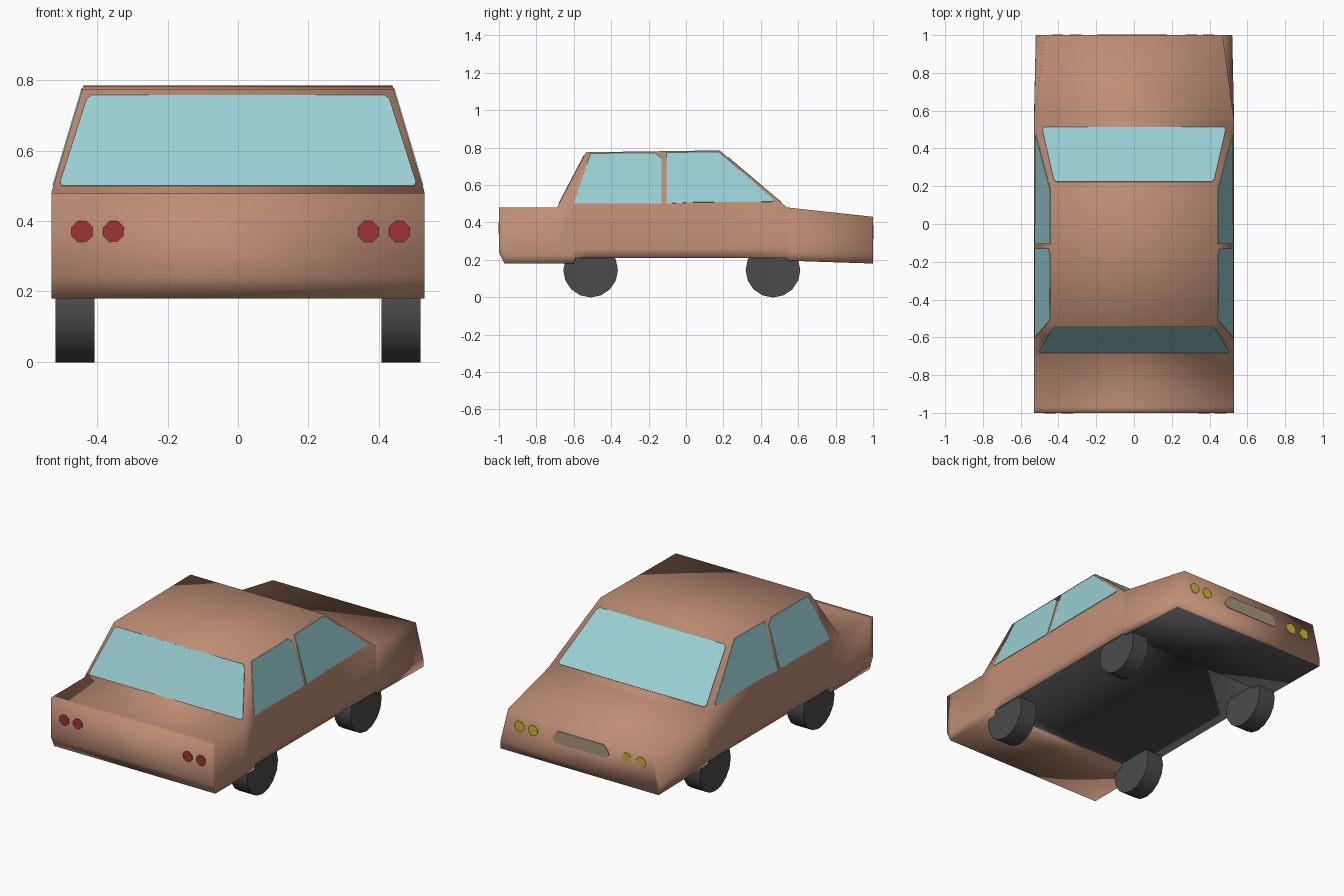
import bpy, bmesh, math
from mathutils import Vector

if "Cube" in bpy.data.objects:
    bpy.data.objects.remove(bpy.data.objects["Cube"])


def material(name, r, g, b):
    m = bpy.data.materials.new(name)
    m.diffuse_color = (r, g, b, 1)
    m.use_nodes = True
    m.node_tree.nodes["Principled BSDF"].inputs["Base Color"].default_value = m.diffuse_color
    return m


PAINT = material("copper paint", 0.52, 0.27, 0.175)
DARK = material("dark rubber", 0.07, 0.07, 0.07)
GLASS = material("pale blue glass", 0.32, 0.62, 0.65)
RED = material("tail light red", 0.34, 0.033, 0.04)
YELLOW = material("headlight yellow", 0.60, 0.46, 0.035)
GRILLE = material("grille beige", 0.38, 0.31, 0.20)


def finish(name, bm, mats, smooth=False):
    bmesh.ops.recalc_face_normals(bm, faces=bm.faces[:])
    for f in bm.faces:
        f.smooth = smooth
    me = bpy.data.meshes.new(name)
    bm.to_mesh(me)
    bm.free()
    for m in mats:
        me.materials.append(m)
    ob = bpy.data.objects.new(name, me)
    bpy.context.collection.objects.link(ob)
    return ob


LEAN = 0.3  # inward lean of the cabin sides


# Body shell: cross-sections lofted along y
# (y, bottom z, sill half width, belt half width, belt z, roof z)
STATIONS = [
    (-1.00, 0.24, 0.53, 0.53, 0.48, 0.48),
    (-0.97, 0.18, 0.53, 0.53, 0.48, 0.48),
    (-0.69, 0.18, 0.53, 0.53, 0.48, 0.48),
    (-0.60, 0.18, 0.53, 0.53, 0.48, 0.651),
    (-0.59, 0.21, 0.53, 0.53, 0.48, 0.670),
    (-0.535, 0.21, 0.53, 0.53, 0.48, 0.775),
    (0.18, 0.21, 0.53, 0.53, 0.48, 0.785),
    (0.54, 0.21, 0.53, 0.53, 0.48, 0.48),
    (0.55, 0.195, 0.53, 0.529, 0.479, 0.479),
    (1.00, 0.18, 0.52, 0.47, 0.43, 0.43),
]


def build_body():
    bm = bmesh.new()
    cache = {}

    def vert(x, y, z):
        key = (round(x, 4), round(y, 4), round(z, 4))
        if key not in cache:
            cache[key] = bm.verts.new(key)
        return cache[key]

    def face(verts):
        unique = list(dict.fromkeys(verts))
        return bm.faces.new(unique) if len(unique) > 2 else None

    rings = []
    for y, bot, sill, belt, belt_z, roof_z in STATIONS:
        half = [(sill, bot), (sill, bot + 0.05), (belt, belt_z),
                (belt - LEAN * (roof_z - belt_z), roof_z)]
        rings.append([vert(x, y, z) for x, z in half] +
                     [vert(-x, y, z) for x, z in reversed(half)])
    n = len(rings[0])
    for a, b in zip(rings, rings[1:]):
        for i in range(n):
            j = (i + 1) % n
            f = face([a[i], a[j], b[j], b[i]])
            # dark underside ahead of the painted overhang
            if f and i == n - 1 and a[0].co.y > -0.595:
                f.material_index = 1
    face(rings[0])
    face(rings[-1])
    return finish("body", bm, [PAINT, DARK], smooth=True)


build_body()


# Thin painted plates
def plate(name, points, normal, mat, t=0.003):
    bm = bmesh.new()
    n = Vector(normal).normalized() * t
    lo = [bm.verts.new(Vector(p) - n) for p in points]
    hi = [bm.verts.new(Vector(p) + n) for p in points]
    bm.faces.new(lo)
    bm.faces.new(hi)
    for i in range(len(lo)):
        j = (i + 1) % len(lo)
        bm.faces.new([lo[i], lo[j], hi[j], hi[i]])
    return finish(name, bm, [mat])


def mirrored(half):
    return half + [(-x, z) for x, z in reversed(half)]


# Window at the front (-y) and sloping window at the back (+y)
front = mirrored([(0.50, 0.50), (0.505, 0.51), (0.43, 0.745), (0.415, 0.757)])
plate("front_window", [(x, -0.69 + (z - 0.48) * 0.155 / 0.295, z) for x, z in front],
      (0, -0.295, 0.155), GLASS)
back = mirrored([(0.475, 0.505), (0.485, 0.515), (0.425, 0.738), (0.41, 0.749)])
plate("back_window", [(x, 0.54 - (z - 0.48) * 0.36 / 0.305, z) for x, z in back],
      (0, 0.305, 0.36), GLASS)

# Side windows
PANES = {
    "side_window_a": [(-0.60, 0.50), (-0.51, 0.768), (-0.165, 0.771),
                      (-0.13, 0.74), (-0.13, 0.505), (-0.14, 0.50)],
    "side_window_b": [(-0.105, 0.50), (-0.105, 0.773), (0.175, 0.776),
                      (0.205, 0.752), (0.47, 0.518), (0.46, 0.51), (0.04, 0.507)],
}
for s, side in ((1, "right"), (-1, "left")):
    for name, pts in PANES.items():
        plate(f"{name}_{side}",
              [(s * (0.53 - LEAN * (z - 0.48)), y, z) for y, z in pts],
              (s, 0, LEAN), GLASS)


# Round lights
def lamp(name, x, y, z, r, mat):
    pts = [(x + r * math.cos(math.radians(22.5 + 45 * k)), y,
            z + r * math.sin(math.radians(22.5 + 45 * k))) for k in range(8)]
    plate(name, pts, (0, 1, 0), mat)


for i, x in enumerate((-0.443, -0.353, 0.37, 0.458)):
    lamp(f"red_light_{i + 1}", x, -1, 0.37, 0.032, RED)
for i, x in enumerate((-0.405, -0.31, 0.305, 0.395)):
    lamp(f"yellow_light_{i + 1}", x, 1, 0.345, 0.032, YELLOW)

# Grille
grille = mirrored([(0.165, 0.31), (0.185, 0.325), (0.18, 0.35), (0.15, 0.385)])
plate("grille", [(x - 0.01, 1, z) for x, z in grille], (0, 1, 0), GRILLE)

# Wheels
for s, side in ((1, "right"), (-1, "left")):
    for y, end in ((-0.51, "front"), (0.465, "back")):
        bpy.ops.mesh.primitive_cylinder_add(
            vertices=16, radius=0.146, depth=0.11,
            location=(s * 0.463, y, 0.145), rotation=(0, math.pi / 2, 0))
        wheel = bpy.context.object
        wheel.name = f"wheel_{end}_{side}"
        wheel.data.materials.append(DARK)
        bpy.ops.object.shade_smooth_by_angle(angle=math.radians(40))
